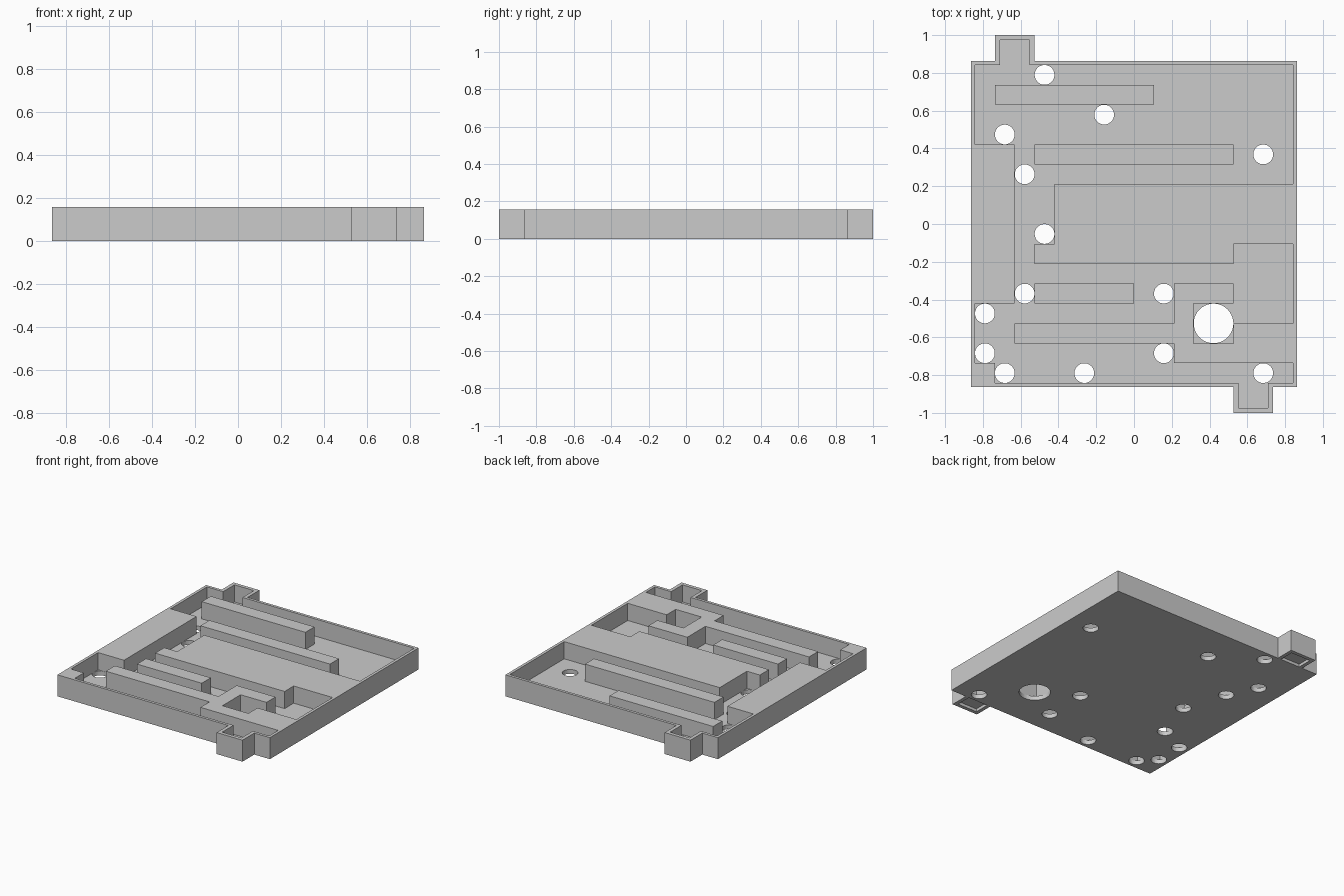
import bpy, bmesh, math

if "Cube" in bpy.data.objects:
    bpy.data.objects.remove(bpy.data.objects["Cube"])

U = 2 / 19                  # one maze cell
HEIGHT, FLOOR = 1.5, 0.3    # in cells


def prism(name, pts, z0, z1):
    """Closed prism from an outline given in cells."""
    bm = bmesh.new()
    base = bm.faces.new([bm.verts.new((x * U, y * U, z0 * U)) for x, y in pts])
    ext = bmesh.ops.extrude_face_region(bm, geom=[base])
    top = [g for g in ext["geom"] if isinstance(g, bmesh.types.BMVert)]
    bmesh.ops.translate(bm, verts=top, vec=(0, 0, (z1 - z0) * U))
    bmesh.ops.recalc_face_normals(bm, faces=bm.faces)
    me = bpy.data.meshes.new(name)
    bm.to_mesh(me)
    bm.free()
    ob = bpy.data.objects.new(name, me)
    bpy.context.collection.objects.link(ob)
    return ob


def rect(x0, x1, y0, y1):
    return [(x0, y0), (x1, y0), (x1, y1), (x0, y1)]


def circle(cx, cy, r, n=32):
    return [(cx + r * math.cos(2 * math.pi * (i + .5) / n),
             cy + r * math.sin(2 * math.pi * (i + .5) / n)) for i in range(n)]


def cut(target, cutter):
    """Subtract the cutter and delete it."""
    mod = target.modifiers.new("cut", 'BOOLEAN')
    mod.operation, mod.solver, mod.object = 'DIFFERENCE', 'EXACT', cutter
    cutter.hide_render = True
    bpy.context.view_layer.objects.active = target
    bpy.ops.object.modifier_apply(modifier=mod.name)
    bpy.data.objects.remove(cutter, do_unlink=True)


# Solid case with the entry and exit tabs (point-symmetric outline)
half = [(-8.2, -8.2), (5, -8.2), (5, -9.5), (7, -9.5), (7, -8.2), (8.2, -8.2)]
case = prism("maze_case", half + [(-x, -y) for x, y in half], 0, HEIGHT)

# Maze channel, with the free-standing bars left in place
path = [(-8, 8), (-8, 4), (-6, 4), (-6, -4), (-8, -4), (-8, -7), (-7, -7), (-7, -8),
        (5.25, -8), (5.25, -9.25), (6.75, -9.25), (6.75, -8), (8, -8), (8, -7),
        (2, -7), (2, -6), (-6, -6), (-6, -5), (2, -5), (2, -3), (5, -3), (5, -4),
        (3, -4), (3, -6), (5, -6), (5, -5), (8, -5), (8, -1), (5, -1), (5, -2),
        (-5, -2), (-5, -1), (-4, -1), (-4, 2), (8, 2), (8, 8),
        (-5.25, 8), (-5.25, 9.25), (-6.75, 9.25), (-6.75, 8)]
channel = prism("channel_cutter", path, FLOOR, 2)
for bar in [(-7, 1, 6, 7), (-5, 5, 3, 4), (-5, 0, -4, -3)]:
    cut(channel, prism("bar_cutter", rect(*bar), 0, 3))
cut(case, channel)

# Trap holes and the large goal hole through the floor
holes = [(-4.5, 7.5), (-1.5, 5.5), (-6.5, 4.5), (6.5, 3.5), (-5.5, 2.5),
         (-4.5, -.5), (-5.5, -3.5), (1.5, -3.5), (-7.5, -4.5), (-7.5, -6.5),
         (-6.5, -7.5), (-2.5, -7.5), (1.5, -6.5), (6.5, -7.5)]
for x, y in holes:
    cut(case, prism("hole_cutter", circle(x, y, .497), -1, .6))
cut(case, prism("goal_cutter", circle(4, -5, .995, 48), -1, .6))

# Shallow recesses under both tabs
for s in (1, -1):
    pocket = [(s * x, s * y) for x, y in rect(5.25, 6.75, -9.25, -8.2)]
    cut(case, prism("recess_cutter", pocket, -1, .2))
